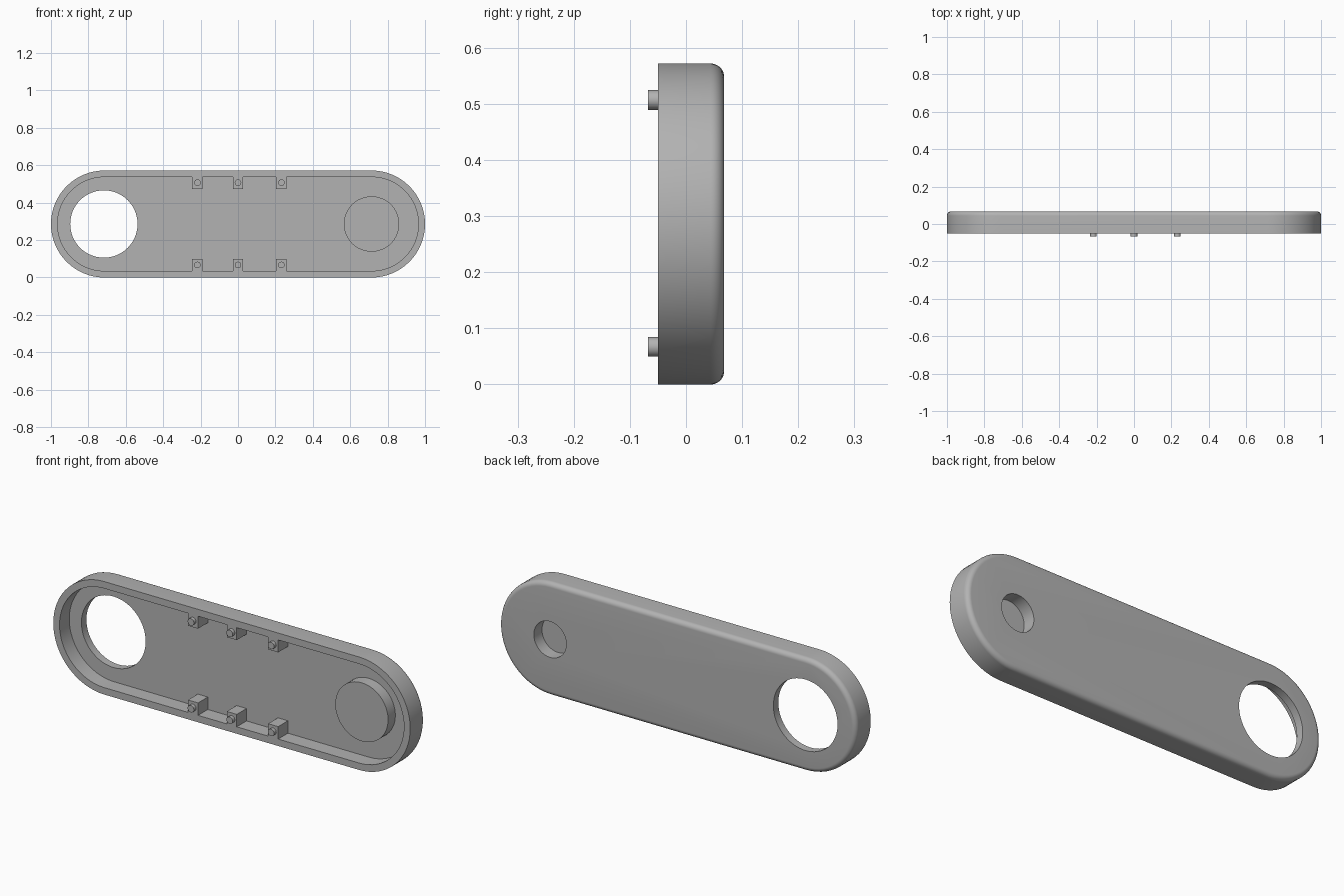
import bpy, bmesh, math
from mathutils import Matrix, Vector

if "Cube" in bpy.data.objects:
    bpy.data.objects.remove(bpy.data.objects["Cube"])

R, CX, CZ = 0.286, 0.714, 0.286        # end radius, end centre, mid height
FRONT, BACK, FLOOR = -0.05, 0.068, 0.028
WALL, FILLET = 0.035, 0.024

grey = bpy.data.materials.new("grey plastic")
grey.diffuse_color = (0.45, 0.45, 0.45, 1)
grey.use_nodes = True
grey.node_tree.nodes["Principled BSDF"].inputs["Base Color"].default_value = grey.diffuse_color


def finish(bm, name):
    bmesh.ops.recalc_face_normals(bm, faces=bm.faces)
    mesh = bpy.data.meshes.new(name)
    bm.to_mesh(mesh)
    bm.free()
    mesh.materials.append(grey)
    ob = bpy.data.objects.new(name, mesh)
    bpy.context.collection.objects.link(ob)
    return ob


def cylinder(name, x, z, r, y0, y1, seg=64):
    bm = bmesh.new()
    m = Matrix.Translation((x, (y0 + y1) / 2, z)) @ Matrix.Rotation(math.pi / 2, 4, 'X')
    bmesh.ops.create_cone(bm, cap_ends=True, segments=seg, radius1=r, radius2=r,
                          depth=y1 - y0, matrix=m)
    return finish(bm, name)


def box(name, lo, hi):
    bm = bmesh.new()
    lo, hi = Vector(lo), Vector(hi)
    bmesh.ops.create_cube(bm, size=1, matrix=Matrix.Translation((lo + hi) / 2)
                          @ Matrix.Diagonal((*(hi - lo), 1)))
    return finish(bm, name)


def boolean(target, tool, operation):
    mod = target.modifiers.new(operation, 'BOOLEAN')
    mod.object, mod.operation, mod.solver = tool, operation, 'EXACT'
    bpy.context.view_layer.objects.active = target
    bpy.ops.object.modifier_apply(modifier=mod.name)
    bpy.data.objects.remove(tool)


def stadium(bm, inset, y, n=32):
    """Ring of vertices round the rounded bar outline, moved inward by inset."""
    r, ring = R - inset, []
    for side, start in ((1, -math.pi / 2), (-1, math.pi / 2)):
        for i in range(n + 1):
            a = start + math.pi * i / n
            ring.append(bm.verts.new((side * CX + r * math.cos(a), y, CZ + r * math.sin(a))))
    return ring


# Tray: rounded back edge, outer wall, flat rim, inner wall, floor
profile = [(FILLET * (1 - math.sin(t)), BACK - FILLET * (1 - math.cos(t)))
           for t in (math.pi / 2 * i / 8 for i in range(9))]
profile += [(0, FRONT), (WALL, FRONT), (WALL, FLOOR)]
bm = bmesh.new()
rings = [stadium(bm, *p) for p in profile]
for a, b in zip(rings, rings[1:]):
    for i in range(len(a)):
        j = (i + 1) % len(a)
        bm.faces.new((a[i], a[j], b[j], b[i]))
bm.faces.new(rings[0])
bm.faces.new(rings[-1])
tray = finish(bm, "tray")

# Round boss on the floor, hollowed from the back
boolean(tray, cylinder("boss", CX, CZ, 0.148, -0.03, 0.045), 'UNION')
boolean(tray, cylinder("boss_recess", CX, CZ, 0.091, 0.003, 0.1), 'DIFFERENCE')

# Through hole at the other end
boolean(tray, cylinder("large_hole", -0.717, CZ, 0.18, -0.1, 0.1), 'DIFFERENCE')

# Three pairs of blocks against the long walls, each with a locating peg
pegs = []
for x in (-0.217, 0.0, 0.232):
    for low, z0, z1 in ((True, 0.02, 0.098), (False, 0.474, 0.552)):
        boolean(tray, box("block", (x - 0.028, FRONT, z0), (x + 0.028, 0.045, z1)), 'UNION')
        pegs.append(cylinder("locating_peg", x, 0.067 if low else 0.507, 0.0175,
                             -0.068, FRONT + 0.005, 24))

# Smooth curves, sharp corners
bpy.ops.object.select_all(action='DESELECT')
for ob in [tray] + pegs:
    ob.select_set(True)
bpy.context.view_layer.objects.active = tray
bpy.ops.object.shade_smooth_by_angle(angle=math.radians(30))
